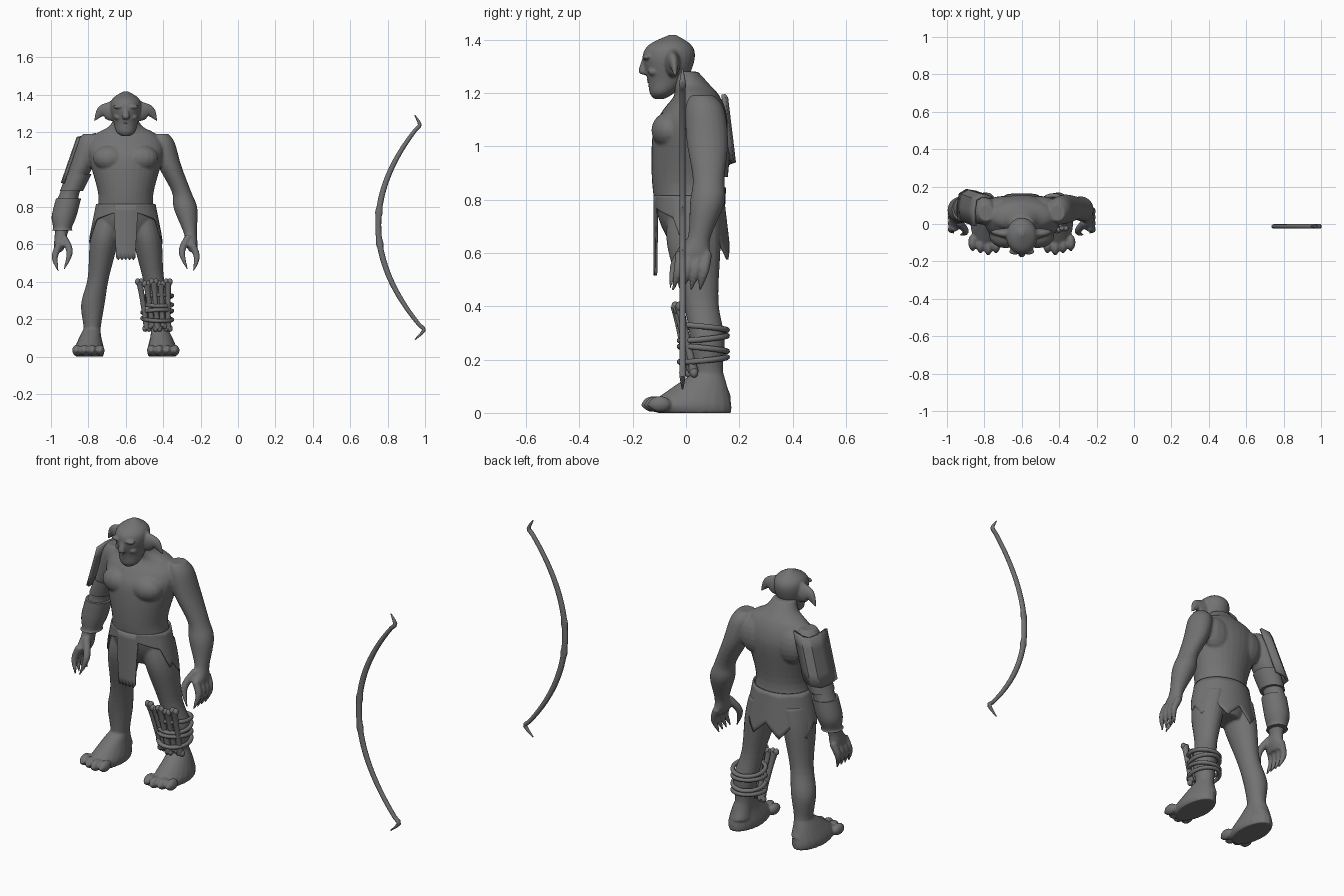
import bpy, bmesh, math
from mathutils import Vector, Matrix

default_cube = bpy.data.objects.get("Cube")
if default_cube:
    bpy.data.objects.remove(default_cube)

tone = (.17, .17, .17, 1)
grey = bpy.data.materials.new("plain_grey")
grey.use_nodes = True
grey.diffuse_color = tone
grey.node_tree.nodes["Principled BSDF"].inputs["Base Color"].default_value = tone
FIGURE_X = -.6  # the figure stands to the side of the bow
SIDES = (1, -1)


def spline(before, start, end, after, t):
    """Catmull-Rom blend of one number between start and end."""
    slope_in, slope_out = (end - before) / 2, (after - start) / 2
    rise = end - start
    return start + t * (slope_in + t * ((3 * rise - 2 * slope_in - slope_out)
                                        + t * (slope_in + slope_out - 2 * rise)))


def sweep(bm, rings, side=1, level=True, steps=5, segments=20):
    """Smooth closed loft through rings (x, y, z, radius_x, radius_y); one radius makes circles."""
    points = [tuple(ring) if len(ring) == 5 else (*ring, ring[-1]) for ring in rings]
    padded = [points[0], *points, points[-1]]
    path = []
    for i in range(len(points) - 1):
        for step in range(steps):
            path.append([spline(*values, step / steps) for values in zip(*padded[i:i + 4])])
    path.append(points[-1])
    up = Vector((0, 0, 1 if path[-1][2] >= path[0][2] else -1))
    loops = []
    for i, (x, y, z, radius_x, radius_y) in enumerate(path):
        turn = Matrix.Identity(3)
        if not level:
            ahead, behind = path[min(i + 1, len(path) - 1)], path[max(i - 1, 0)]
            turn = up.rotation_difference(Vector(ahead[:3]) - Vector(behind[:3])).to_matrix()
        loop = []
        for k in range(segments):
            angle = math.tau * k / segments
            offset = turn @ Vector((radius_x * math.cos(angle), radius_y * math.sin(angle), 0))
            loop.append(bm.verts.new((side * (x + offset.x), y + offset.y, z + offset.z)))
        loops.append(loop)
    for low, high in zip(loops, loops[1:]):
        for k in range(segments):
            bm.faces.new((low[k - 1], low[k], high[k], high[k - 1]))
    bm.faces.new(loops[0])
    bm.faces.new(loops[-1])


def blob(bm, centre, size):
    matrix = Matrix.Translation(centre) @ Matrix.Diagonal((*size, 1))
    bmesh.ops.create_uvsphere(bm, u_segments=16, v_segments=10, radius=1, matrix=matrix)


def sheet(bm, columns):
    """Open surface through a grid of points."""
    grid = [[bm.verts.new(point) for point in column] for column in columns]
    for a, b in zip(grid, grid[1:]):
        for k in range(len(a) - 1):
            bm.faces.new((a[k], a[k + 1], b[k + 1], b[k]))


def finish(name, bm, x=FIGURE_X, voxel=0, thickness=0):
    bmesh.ops.recalc_face_normals(bm, faces=bm.faces)
    mesh = bpy.data.meshes.new(name)
    bm.to_mesh(mesh)
    bm.free()
    mesh.materials.append(grey)
    part = bpy.data.objects.new(name, mesh)
    part.location.x = x
    bpy.context.collection.objects.link(part)
    if voxel:
        merge = part.modifiers.new("merge", 'REMESH')
        merge.mode, merge.voxel_size, merge.use_smooth_shade = 'VOXEL', voxel, True
        part.modifiers.new("soften", 'SMOOTH').iterations = 3
        return
    if thickness:
        solid = part.modifiers.new("thickness", 'SOLIDIFY')
        solid.thickness, solid.offset = thickness, 0
    bpy.ops.object.select_all(action='DESELECT')
    part.select_set(True)
    bpy.context.view_layer.objects.active = part
    bpy.ops.object.shade_smooth_by_angle(angle=math.radians(40))


# Body: torso, arms, hands, legs and feet merged into one skin
body = bmesh.new()
sweep(body, [(0, .03, .62, .1, .08), (0, .02, .72, .16, .12), (0, 0, .86, .146, .127),
             (0, .015, 1.05, .195, .14), (0, .03, 1.13, .2, .12), (0, .04, 1.19, .16, .085),
             (0, .02, 1.23, .09, .07), (0, -.01, 1.28, .06, .055)], segments=32)
for side in SIDES:
    blob(body, (side * .085, -.06, 1.06), (.09, .07, .07))
    blob(body, (side * .1, .09, 1.08), (.1, .06, .1))
    # Arm and palm
    sweep(body, [(.19, .06, 1.19, .04, .045), (.2, .07, 1.14, .063, .073), (.235, .08, 1.02, .062, .078),
                 (.298, .085, .88, .052, .06), (.32, .08, .79, .063, .065), (.345, .05, .66, .035, .043),
                 (.352, .03, .6, .032, .06), (.36, .025, .56, .02, .055)], side)
    # Thumb and fingers, tapering into claws
    sweep(body, [(.335, .01, .64, .02), (.3, -.04, .56, .018), (.33, -.06, .465, .004)],
          side, False, segments=10)
    for finger in range(4):
        y = -.02 + .033 * finger
        sweep(body, [(.355, y, .6, .02), (.38, y - .01, .53, .017), (.36, y - .03, .455, .004)],
              side, False, segments=10)
    # Leg
    sweep(body, [(.09, .03, .74, .075, .1), (.115, .03, .62, .077, .1), (.147, .055, .42, .057, .067),
                 (.176, .08, .28, .063, .065), (.18, .085, .15, .046, .055), (.185, .1, .06, .052, .07)], side)
    # Foot with four clawed toes
    sweep(body, [(.195, .03, 0, .074, .14), (.195, .02, .035, .08, .15),
                 (.19, .055, .1, .06, .1), (.18, .085, .15, .044, .055)], side)
    for toe in range(4):
        x = side * (.137 + .042 * toe)
        y = -.122 + .012 * abs(toe - 1)
        blob(body, (x, y, .033), (.024, .043, .03))
        blob(body, (x, y - .036, .03), (.012, .012, .01))
finish("body", body, voxel=.0065)

# Head with nose, brow, eyes, cheeks, drooping ears and lips
head = bmesh.new()
sweep(head, [(0, -.1, 1.178, .02), (0, -.09, 1.2, .05, .046), (0, -.07, 1.25, .065, .074),
             (0, -.065, 1.33, .083, .098), (0, -.06, 1.38, .07, .08), (0, -.05, 1.418, .012)], segments=28)
sweep(head, [(0, -.15, 1.335, .012), (0, -.162, 1.28, .02, .016), (0, -.145, 1.268, .012)], segments=12)
for side in SIDES:
    blob(head, (side * .036, -.146, 1.335), (.032, .018, .012))
    blob(head, (side * .032, -.142, 1.313), (.013, .009, .008))
    blob(head, (side * .042, -.118, 1.28), (.022, .025, .017))
    sweep(head, [(.05, -.05, 1.315, .058, .03), (.085, -.05, 1.312, .052, .028),
                 (.13, -.045, 1.31, .03, .018), (.167, -.04, 1.26, .003)], side, False)
for z, front in ((1.258, -.137), (1.222, -.128)):
    sweep(head, [(x / 100, front + (x / 100) ** 2 * 16, z, .009) for x in range(-4, 5, 2)], 1, False, segments=10)
finish("head", head, voxel=.0045)

# Teeth, with longer fangs at the corners of the lower jaw
teeth = bmesh.new()
for k in range(-3, 4):
    x, y = k * .009, -.142 + .0025 * k * k
    fang = .007 * (abs(k) == 3)
    sweep(teeth, [(x, y, 1.255, .005), (x, y, 1.237, .0015)], steps=1, segments=8)
    sweep(teeth, [(x, y + .005, 1.224, .005), (x, y + .004, 1.24 + fang, .0015)], steps=1, segments=8)
finish("teeth", teeth)

# Ragged loincloth: narrow front flap, bare thighs, torn back
WAIST, SPOKES, ROWS = .815, 96, 8
columns = []
for i in range(SPOKES + 1):
    angle = math.tau * i / SPOKES  # zero faces the front
    away = min(angle, math.tau - angle)
    flap, back = away < .34, away > 1.15
    hem = .77 - .05 * (away - .34)
    if flap:
        hem = .515 + .012 * (i % 2)
    elif back:
        tear = abs(i % 12 - 6) / 6
        hem = max(.575 + .075 * tear, .73 - .35 * (away - 1.15))
    column = []
    for row in range(ROWS + 1):
        drop = (WAIST - hem) * row / ROWS
        wide = .155 if flap else .155 + .2 * drop
        deep = .128 + .12 * drop if back else .128
        column.append((wide * math.sin(angle), .01 - deep * math.cos(angle), WAIST - drop))
    columns.append(column)
loincloth = bmesh.new()
sheet(loincloth, columns)
bmesh.ops.remove_doubles(loincloth, verts=loincloth.verts, dist=.0001)
finish("loincloth", loincloth, thickness=.008)

# Bones strapped to the left shin, each with knobbed ends
bones = bmesh.new()
for k in range(-2, 3):
    top = Vector((.15 + .038 * k, -.04 + .008 * abs(k), .4 - .012 * (k % 2)))
    foot = Vector((.17 + .028 * k, .01 + .01 * abs(k), .15 + .014 * (k % 2)))
    shaft = [(*foot.lerp(top, part), .013 + .024 * (part - .5) ** 2) for part in (0, .25, .75, 1)]
    sweep(bones, shaft, 1, False, segments=10)
    for end in (top, foot):
        for side in SIDES:
            blob(bones, end + Vector((side * .01, 0, 0)), (.015, .015, .018))
finish("shin_bones", bones)

# Rope turns around the bones
for turn in range(4):
    tilt = .1 * (-1) ** turn
    bpy.ops.mesh.primitive_torus_add(location=(FIGURE_X + .168, .065, .2 + .04 * turn), rotation=(tilt, tilt / 2, 0),
                                     major_segments=32, minor_segments=10, major_radius=.08, minor_radius=.011)
    rope = bpy.context.object
    rope.name = "shin_rope"
    rope.scale.y = 1.1
    rope.data.materials.append(grey)
    bpy.ops.object.shade_smooth_by_angle(angle=math.radians(60))

# Flared guard on the right forearm and strap on the right upper arm
guard = bmesh.new()
sweep(guard, [(.306, .08, .845, .067, .07), (.33, .075, .75, .066, .069),
              (.338, .066, .69, .05, .058), (.34, .063, .675, .055, .062)], -1, segments=28)
finish("right_arm_guard", guard)
strap = bmesh.new()
sweep(strap, [(.25, .085, .975, .066, .08), (.29, .085, .885, .062, .072)], -1, segments=28)
finish("right_arm_strap", strap)

# Bent plate hung on the right upper arm
plate_top, plate_foot = Vector((-.2, .07, 1.185)), Vector((-.285, .1, .94))
columns = []
for x, y in ((.04, .07), (-.01, .08), (-.045, .06), (-.055, 0), (-.05, -.08)):
    edge = Vector((x, y, x / 4))
    columns.append([plate_top.lerp(plate_foot, part / 4) + edge for part in range(5)])
plate = bmesh.new()
sheet(plate, columns)
finish("right_shoulder_plate", plate, thickness=.016)

# Bow: a parabolic limb with hooked tips and two ridges beside the grip
GRIP_Z, REACH, NOTCH = .69, .55, 10
limb = []
for k in range(-NOTCH * 2, NOTCH * 2 + 1):
    rise = REACH * k / NOTCH / 2
    ridge = .004 * (abs(k) == 3)
    limb.append((.75 + .77 * rise ** 2 - .02 * rise, -.013, GRIP_Z + rise, .016 - .02 * rise ** 2 + ridge, .012))
for place, direction in ((0, -1), (len(limb) + 1, 1)):
    limb.insert(place, (.945, -.013, GRIP_Z + direction * (REACH + .05), .003))
limb = [ring if len(ring) == 5 else (*ring, .003) for ring in limb]
bow = bmesh.new()
sweep(bow, limb, 1, False, steps=3, segments=14)
finish("bow", bow, x=0)
